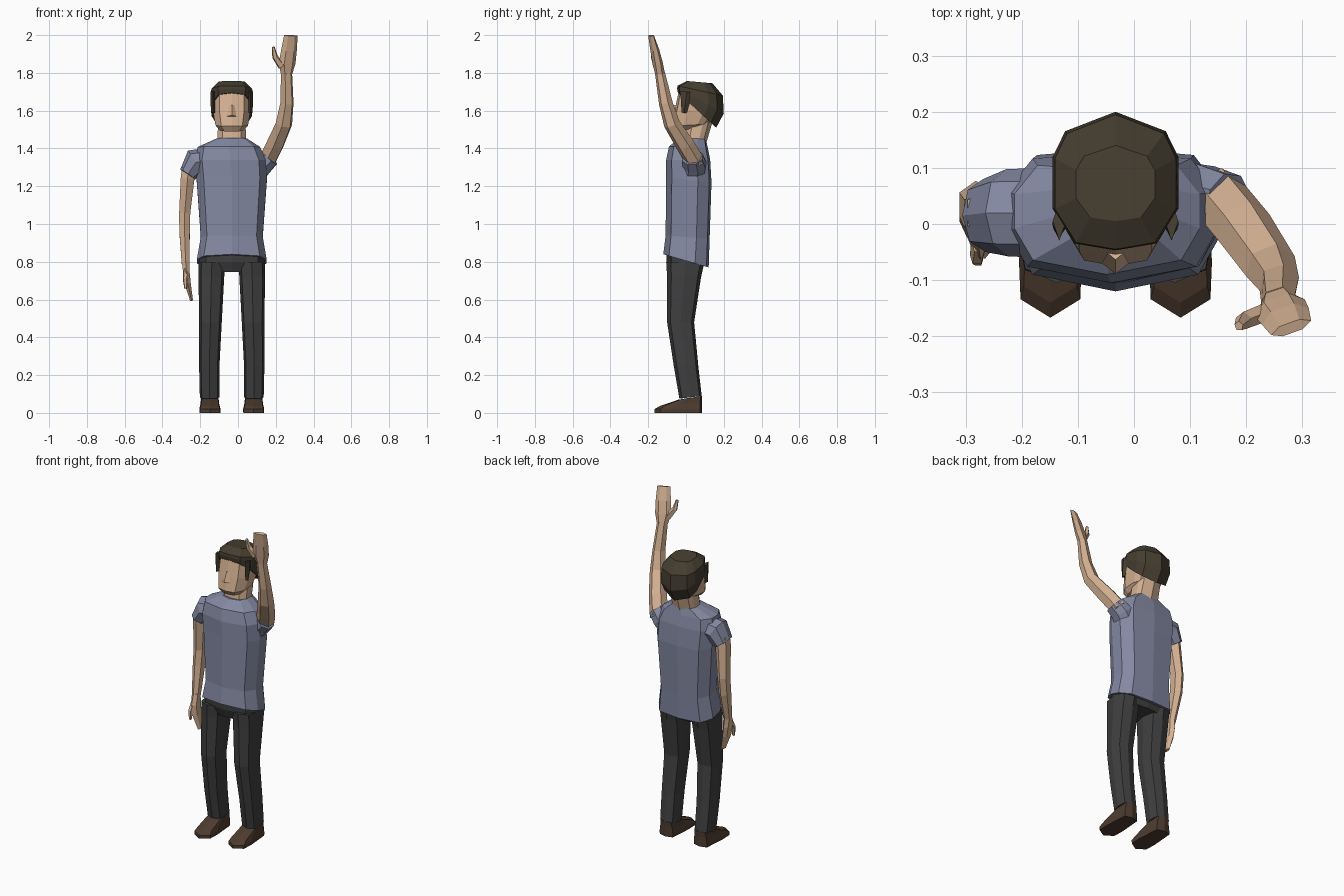
import bpy, bmesh, math
from mathutils import Vector

CX = -0.033  # body centre line


def material(name, rgb):
    m = bpy.data.materials.new(name)
    m.diffuse_color = (*rgb, 1)
    return m


SKIN = material("skin", (0.66, 0.44, 0.29))
SHIRT = material("shirt", (0.23, 0.25, 0.36))
CLOTH = material("trousers", (0.05, 0.05, 0.052))
HAIR = material("hair", (0.06, 0.048, 0.03))
LEATHER = material("leather", (0.075, 0.045, 0.028))


def skin_rings(name, rings, mat):
    """Bridge a stack of equal-sized point rings and cap both ends."""
    bm = bmesh.new()
    vs = [[bm.verts.new(p) for p in r] for r in rings]
    n = len(vs[0])
    for a, b in zip(vs, vs[1:]):
        for i in range(n):
            j = (i + 1) % n
            bm.faces.new((a[i], a[j], b[j], b[i]))
    bm.faces.new(vs[0][::-1])
    bm.faces.new(vs[-1])
    bmesh.ops.recalc_face_normals(bm, faces=bm.faces)
    me = bpy.data.meshes.new(name)
    bm.to_mesh(me)
    bm.free()
    me.materials.append(mat)
    ob = bpy.data.objects.new(name, me)
    bpy.context.collection.objects.link(ob)
    return ob


def stack(name, half, rows, mat):
    """Rows: centre x, half width, front y, front z, back y, back z."""
    outline = half + [(-x, y) for x, y in half[-2:0:-1]]
    rings = []
    for cx, rx, yf, zf, yb, zb in rows:
        ring = []
        for x, y in outline:
            s = (y + 1) / 2
            ring.append((cx + rx * x, yf + (yb - yf) * s, zf + (zb - zf) * s))
        rings.append(ring)
    return skin_rings(name, rings, mat)


def tube(name, path, ref, mat, n=6):
    """Path rows: x, y, z, half size along ref, half size across it."""
    pts = [Vector(p[:3]) for p in path]
    rings = []
    for i, p in enumerate(path):
        t = (pts[min(i + 1, len(pts) - 1)] - pts[max(i - 1, 0)]).normalized()
        u = Vector(ref)
        u = (u - t * u.dot(t)).normalized()
        v = t.cross(u)
        rings.append([pts[i] + u * p[3] * math.cos(a) + v * p[4] * math.sin(a)
                      for a in (math.tau * k / n for k in range(n))])
    return skin_rings(name, rings, mat)


BODY = [(0, -1), (0.8, -0.75), (1, -0.2), (1, 0.4), (0.75, 0.9), (0, 1)]
HEAD = [(0, -1), (0.65, -0.9), (1, -0.4), (1, 0.35), (0.8, 0.72), (0, 1)]
LEG = [(0, -1), (0.8, -0.75), (1, 0), (0.8, 0.8), (0, 1)]
SHOE = [(0, -1), (0.95, -0.74), (1, -0.2), (0.8, 0.9), (0, 1)]

# shirt body
stack("shirt", BODY, [
    (CX, 0.185, -0.12, 0.84, 0.12, 0.77),
    (CX, 0.164, -0.108, 0.94, 0.125, 0.92),
    (CX, 0.186, -0.105, 1.25, 0.135, 1.22),
    (-0.04, 0.188, -0.105, 1.34, 0.128, 1.34),
    (-0.048, 0.165, -0.09, 1.41, 0.115, 1.405),
    (CX, 0.08, -0.035, 1.455, 0.105, 1.45)], SHIRT)

# sleeves
tube("hanging_sleeve", [(-0.15, 0.02, 1.335, 0.08, 0.07),
                        (-0.225, 0.02, 1.325, 0.078, 0.075),
                        (-0.267, 0.015, 1.262, 0.065, 0.047)], (0, 1, 0), SHIRT, 8)
tube("raised_sleeve", [(0.085, 0.035, 1.26, 0.07, 0.06),
                       (0.125, 0.045, 1.31, 0.066, 0.06),
                       (0.168, 0.035, 1.353, 0.058, 0.055)], (0, 1, 0.5), SHIRT, 8)

# hanging arm
tube("hanging_arm", [(-0.262, 0.02, 1.30, 0.045, 0.04),
                     (-0.267, 0.02, 1.24, 0.048, 0.042),
                     (-0.282, 0.035, 1.06, 0.042, 0.034),
                     (-0.283, 0.025, 0.96, 0.042, 0.032),
                     (-0.277, -0.01, 0.79, 0.028, 0.024)], (0, 1, 0), SKIN)
tube("hanging_hand", [(-0.277, -0.01, 0.80, 0.028, 0.023),
                      (-0.273, -0.018, 0.74, 0.045, 0.02),
                      (-0.265, -0.018, 0.68, 0.043, 0.018),
                      (-0.246, -0.012, 0.595, 0.025, 0.009)], (0, 1, 0), SKIN)
tube("hanging_thumb", [(-0.276, -0.035, 0.755, 0.02, 0.015),
                       (-0.28, -0.06, 0.71, 0.015, 0.013),
                       (-0.277, -0.068, 0.66, 0.008, 0.008)], (0, 1, 0), SKIN, 5)

# raised arm
tube("raised_arm", [(0.145, 0.055, 1.32, 0.052, 0.05),
                    (0.195, -0.005, 1.42, 0.052, 0.05),
                    (0.243, -0.075, 1.53, 0.047, 0.043),
                    (0.259, -0.107, 1.64, 0.037, 0.037),
                    (0.257, -0.138, 1.80, 0.031, 0.026)], (1, 0.35, 0), SKIN)
tube("raised_hand", [(0.257, -0.136, 1.79, 0.031, 0.025),
                     (0.26, -0.15, 1.85, 0.047, 0.024),
                     (0.27, -0.165, 1.92, 0.044, 0.02),
                     (0.28, -0.185, 1.998, 0.038, 0.011)], (1, 0.35, 0), SKIN)
tube("raised_thumb", [(0.232, -0.158, 1.835, 0.022, 0.017),
                      (0.196, -0.172, 1.885, 0.016, 0.016),
                      (0.187, -0.182, 1.937, 0.008, 0.009)], (1, 0.35, 0), SKIN, 5)

# neck, head and nose
stack("neck", HEAD, [(CX, 0.078, -0.025, 1.42, 0.105, 1.42),
                     (CX, 0.072, -0.01, 1.54, 0.14, 1.54)], SKIN)
stack("head", HEAD, [(CX, 0.062, -0.055, 1.49, 0.07, 1.51),
                     (CX, 0.086, -0.075, 1.518, 0.125, 1.53),
                     (CX, 0.1, -0.06, 1.60, 0.175, 1.60),
                     (CX, 0.1, -0.037, 1.71, 0.17, 1.69),
                     (CX, 0.07, -0.01, 1.735, 0.13, 1.73)], SKIN)
tube("nose", [(CX, -0.052, 1.628, 0.014, 0.012),
              (CX, -0.07, 1.57, 0.024, 0.02)], (1, 0, 0), SKIN, 4)

# hair cap with sideburns
stack("hair", HEAD, [(CX, 0.106, -0.043, 1.695, 0.16, 1.51),
                     (CX, 0.112, -0.047, 1.717, 0.2, 1.585),
                     (CX, 0.108, -0.045, 1.732, 0.195, 1.68),
                     (CX, 0.07, 0.005, 1.757, 0.14, 1.745)], HAIR)
for side, s in (("left", -1), ("right", 1)):
    x = CX + s * 0.1
    tube(side + "_sideburn", [(x, 0.005, 1.70, 0.035, 0.012),
                              (x, -0.003, 1.64, 0.024, 0.012),
                              (x, -0.01, 1.588, 0.013, 0.01)], (0, 1, 0), HAIR, 4)

# trousers and shoes
stack("trouser_seat", BODY, [(CX, 0.15, -0.08, 0.745, 0.08, 0.745),
                             (CX, 0.172, -0.103, 0.80, 0.1, 0.80),
                             (CX, 0.172, -0.105, 0.86, 0.1, 0.86)], CLOTH)
for side, s in (("left", -1), ("right", 1)):
    def row(d, rx, yf, zf, yb, zb):
        return (CX + s * d, rx, yf, zf, yb, zb)
    stack(side + "_trouser_leg", LEG, [
        row(0.105, 0.07, -0.105, 0.80, 0.098, 0.80),
        row(0.108, 0.068, -0.1, 0.72, 0.08, 0.72),
        row(0.113, 0.06, -0.1, 0.48, 0.043, 0.48),
        row(0.119, 0.054, -0.065, 0.25, 0.065, 0.25),
        row(0.117, 0.052, -0.035, 0.075, 0.083, 0.09)], CLOTH)
    stack(side + "_shoe", SHOE, [
        row(0.116, 0.055, -0.167, 0.0, 0.086, 0.0),
        row(0.116, 0.056, -0.167, 0.02, 0.086, 0.022),
        row(0.116, 0.05, -0.14, 0.036, 0.085, 0.06),
        row(0.116, 0.046, -0.04, 0.07, 0.084, 0.09)], LEATHER)
